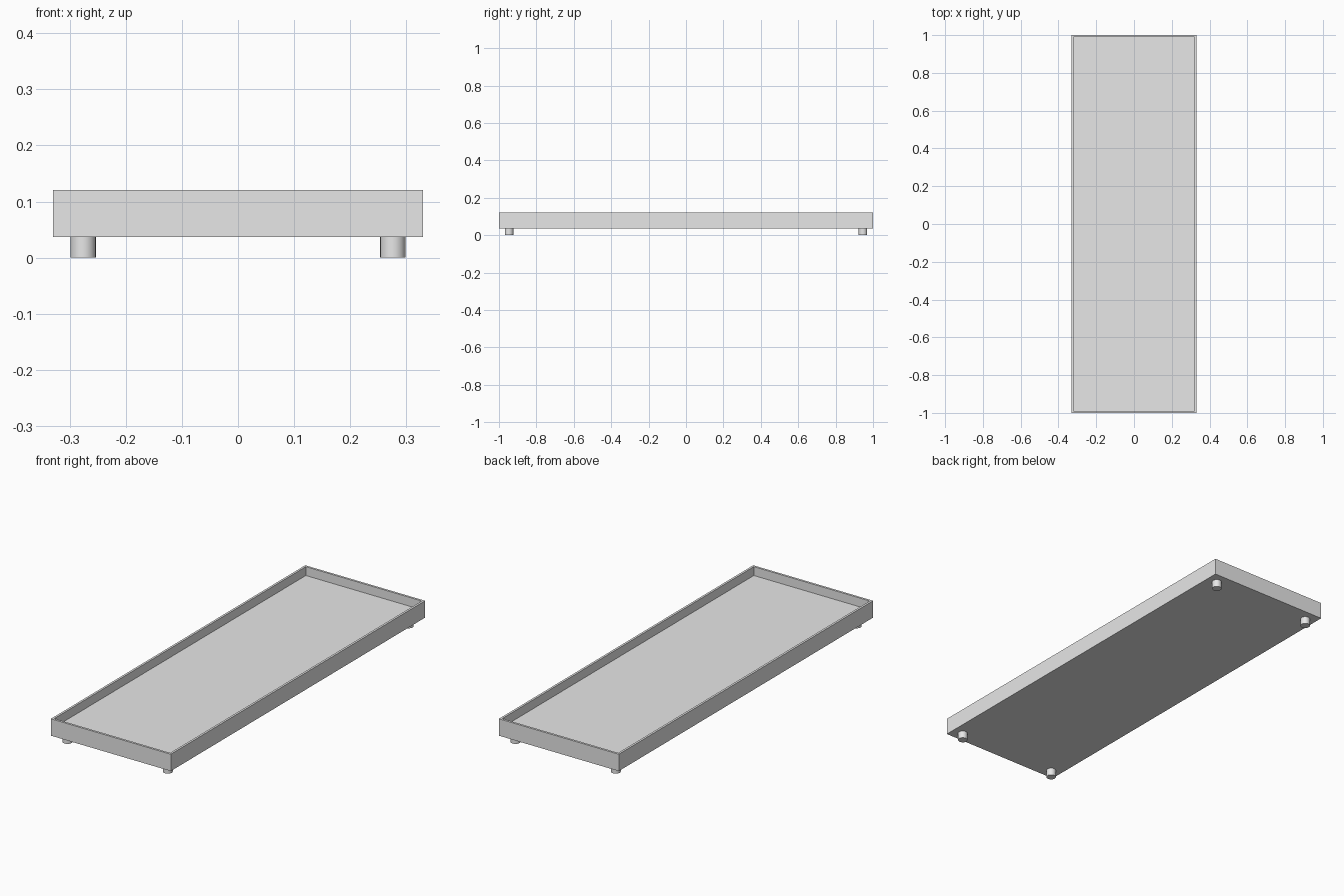
import bpy
import bmesh
from mathutils import Matrix, Vector

cube = bpy.data.objects.get("Cube")
if cube:
    bpy.data.objects.remove(cube, do_unlink=True)

WIDTH, LENGTH = 0.66, 2.0
BASE_Z, RIM_Z, FLOOR_Z = 0.037, 0.121, 0.077
WALL = 0.011
FOOT_RADIUS, FOOT_INSET = 0.0225, 0.054

grey = bpy.data.materials.new("light grey")
grey.use_nodes = True
grey.diffuse_color = (0.8, 0.8, 0.8, 1)
grey.node_tree.nodes["Principled BSDF"].inputs["Base Color"].default_value = (0.8, 0.8, 0.8, 1)


def add_object(name, bm):
    mesh = bpy.data.meshes.new(name)
    bm.to_mesh(mesh)
    bm.free()
    mesh.materials.append(grey)
    obj = bpy.data.objects.new(name, mesh)
    bpy.context.collection.objects.link(obj)


# Shallow tray: a box whose top is inset and pushed down to leave a thin rim
bm = bmesh.new()
size = Vector((WIDTH, LENGTH, RIM_Z - BASE_Z))
centre = Vector((0, 0, (RIM_Z + BASE_Z) / 2))
bmesh.ops.create_cube(bm, size=1, matrix=Matrix.Translation(centre) @ Matrix.Diagonal(size).to_4x4())
bm.normal_update()
top = max(bm.faces, key=lambda f: f.calc_center_median().z)
bmesh.ops.inset_region(bm, faces=[top], thickness=WALL, use_even_offset=True)
floor = bmesh.ops.extrude_discrete_faces(bm, faces=[top])["faces"][0]
for vert in floor.verts:
    vert.co.z = FLOOR_Z
bmesh.ops.recalc_face_normals(bm, faces=bm.faces)
add_object("tray", bm)

# Four round feet, one near each corner
for side, sx in (("right", -1), ("left", 1)):
    for end, sy in (("front", -1), ("back", 1)):
        bm = bmesh.new()
        spot = Vector((sx * (WIDTH / 2 - FOOT_INSET), sy * (LENGTH / 2 - FOOT_INSET), BASE_Z / 2))
        bmesh.ops.create_cone(bm, cap_ends=True, segments=32, radius1=FOOT_RADIUS,
                              radius2=FOOT_RADIUS, depth=BASE_Z, matrix=Matrix.Translation(spot))
        # Smooth round wall with crisp flat ends
        for face in bm.faces:
            face.smooth = len(face.verts) == 4
        for edge in bm.edges:
            edge.smooth = all(len(f.verts) == 4 for f in edge.link_faces)
        add_object(f"{end}_{side}_foot", bm)
